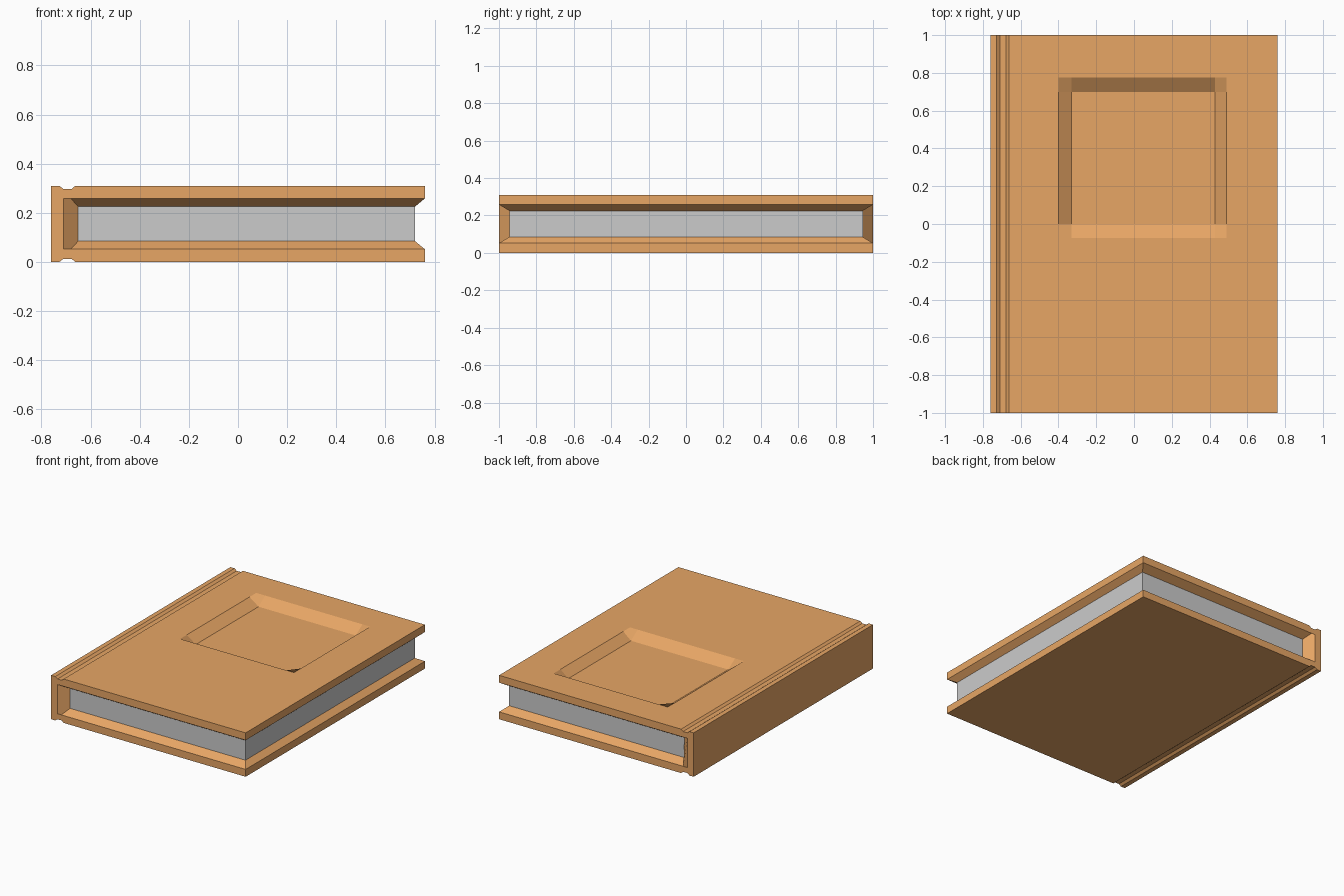
import bpy, bmesh

if "Cube" in bpy.data.objects:
    bpy.data.objects.remove(bpy.data.objects["Cube"])

H = 0.31                      # total height
LIP = 0.052                   # cover board thickness
PX0, PX1, PY, PZ = -0.65, 0.72, 0.945, 0.085   # page block extents


def finish(bm, name, color=None):
    bmesh.ops.remove_doubles(bm, verts=bm.verts, dist=1e-5)
    bmesh.ops.recalc_face_normals(bm, faces=bm.faces)
    me = bpy.data.meshes.new(name)
    bm.to_mesh(me)
    bm.free()
    ob = bpy.data.objects.new(name, me)
    bpy.context.collection.objects.link(ob)
    if color:
        mat = bpy.data.materials.new(name + "_material")
        mat.diffuse_color = color
        mat.use_nodes = True
        mat.node_tree.nodes["Principled BSDF"].inputs["Base Color"].default_value = mat.diffuse_color
        me.materials.append(mat)
    return ob


bm = bmesh.new()


def face(*pts):
    bm.faces.new([bm.verts.new(p) for p in pts])


# Cover: C-shaped profile with a hinge groove, mirrored top to bottom
upper = [(-0.76, H), (-0.727, H), (-0.71, H - 0.013), (-0.677, H - 0.013), (-0.662, H),
         (0.76, H), (0.76, H - LIP), (-0.68, H - LIP), (-0.71, H - LIP)]
lower = [(x, H - z) for x, z in reversed(upper)]
profile = upper + lower
for y in (-1, 1):
    face(*[(x, y, z) for x, z in profile])

# Outer skin, leaving out the large top panel
skin = lower[2:] + upper[:7]
for (xa, za), (xb, zb) in zip(skin, skin[1:]):
    if not (za == zb == H and xb == 0.76):
        face((xa, -1, za), (xb, -1, zb), (xb, 1, zb), (xa, 1, za))

# Sloped inner edges running from the cover boards to the pages
for edge, page in ((H - LIP, H - PZ), (LIP, PZ)):
    outer = [(-0.68, -1), (0.76, -1), (0.76, 1), (-0.68, 1)]
    inner = [(PX0, -PY), (PX1, -PY), (PX1, PY), (PX0, PY)]
    for i in range(3):
        face((*outer[i], edge), (*outer[i + 1], edge),
             (*inner[i + 1], page), (*inner[i], page))

# Sloped inner edges of the spine
for s in (-1, 1):
    face((-0.71, s, LIP), (-0.68, s, LIP), (PX0, s * PY, PZ),
         (PX0, s * PY, H - PZ), (-0.68, s, H - LIP), (-0.71, s, H - LIP))

# Recessed panel in the top: a 3 x 3 grid with its middle face lowered
gx = [-0.40, -0.33, 0.43, 0.49]
gy = [-0.075, 0.0, 0.70, 0.775]


def grid(i, j):
    return (gx[i], gy[j], H - 0.05 if i in (1, 2) and j in (1, 2) else H)


for i in range(3):
    for j in range(3):
        face(grid(i, j), grid(i + 1, j), grid(i + 1, j + 1), grid(i, j + 1))

# Flat top panel around the recess
corners = [(-0.662, -1, H), (0.76, -1, H), (0.76, 1, H), (-0.662, 1, H)]
rims = [[(k, 0) for k in range(4)], [(3, k) for k in range(4)],
        [(3 - k, 3) for k in range(4)], [(0, 3 - k) for k in range(4)]]
for n, rim in enumerate(rims):
    face(corners[n], corners[(n + 1) % 4], *[grid(*ij) for ij in reversed(rim)])

finish(bm, "book_cover", (0.8, 0.38, 0.13, 1))

# Page block
bm = bmesh.new()
bmesh.ops.create_cube(bm, size=1)
bmesh.ops.scale(bm, verts=bm.verts, vec=(PX1 - PX0, 2 * PY, H - 2 * PZ))
bmesh.ops.translate(bm, verts=bm.verts, vec=((PX0 + PX1) / 2, 0, H / 2))
finish(bm, "pages")
